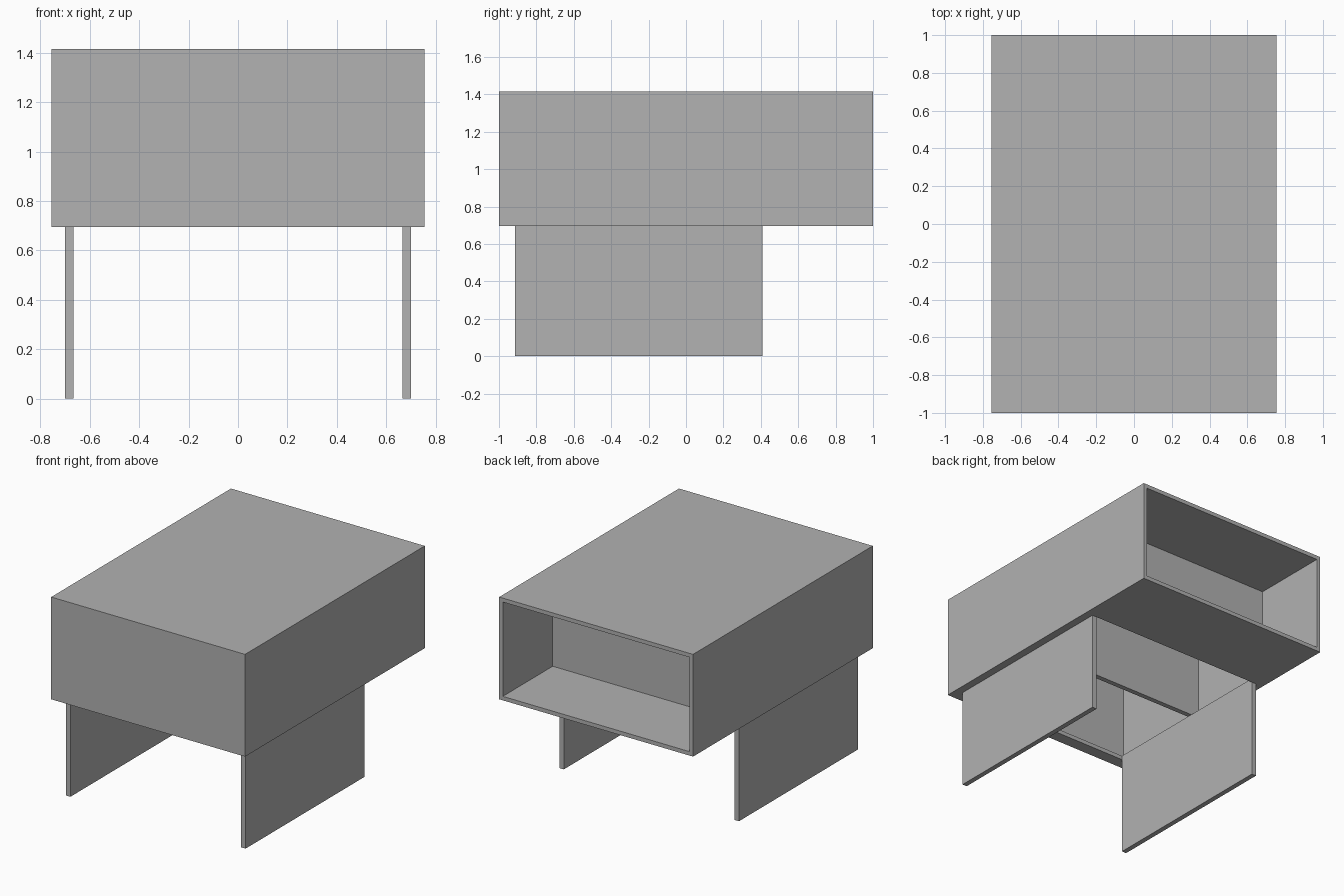
import bpy

if "Cube" in bpy.data.objects:
    bpy.data.objects.remove(bpy.data.objects["Cube"])

# Single flat grey
grey = bpy.data.materials.new("plain grey")
grey.diffuse_color = (0.445, 0.445, 0.445, 1.0)
grey.use_nodes = True
grey.node_tree.nodes["Principled BSDF"].inputs["Base Color"].default_value = grey.diffuse_color


def panel(name, x, y, z):
    """Box panel given by its (min, max) range on each axis."""
    bpy.ops.mesh.primitive_cube_add(size=1)
    ob = bpy.context.object
    ob.name = name
    for v in ob.data.vertices:
        v.co = [r[0] if c < 0 else r[1] for c, r in zip(v.co, (x, y, z))]
    ob.data.materials.append(grey)
    return ob


T = 0.028                      # cabinet panel thickness
W, D = 0.755, 1.0              # half width, half depth
Z0, Z1 = 0.695, 1.415          # cabinet underside and top
LEG_IN, LEG_OUT = 0.665, 0.70  # leg panel, inner and outer x
Y0, Y1 = -0.915, 0.41          # leg depth range, also the floor opening
inner_x = (-W + T, W - T)
inner_z = (Z0 + T, Z1 - T)

# Cabinet shell, open at the back
panel("top_panel", (-W, W), (-D, D), (Z1 - T, Z1))
panel("front_panel", inner_x, (-D, -D + T), inner_z)

# Floor frame around the underside opening
panel("rear_floor", (-W, W), (Y1, D), (Z0, Z0 + T))
panel("front_floor_strip", (-W, W), (-D, Y0), (Z0, Z0 + T))

# Front plinth edge closes the shell flush with the sides
for side, s in (("left", -1), ("right", 1)):
    def span(a, b):
        return tuple(sorted((s * a, s * b)))
    panel(side + "_wall", span(W - T, W), (-D, D), inner_z)
    panel(side + "_floor_strip", span(LEG_IN, W), (Y0, Y1), (Z0, Z0 + T))
    panel(side + "_leg_panel", span(LEG_IN, LEG_OUT), (Y0, Y1), (0, Z0))

# Inner dividers: back of the open shelf, and one across the lower hollow
panel("shelf_back", inner_x, (Y1, 0.445), inner_z)
panel("middle_divider", inner_x, (-0.243, -0.208), inner_z)
